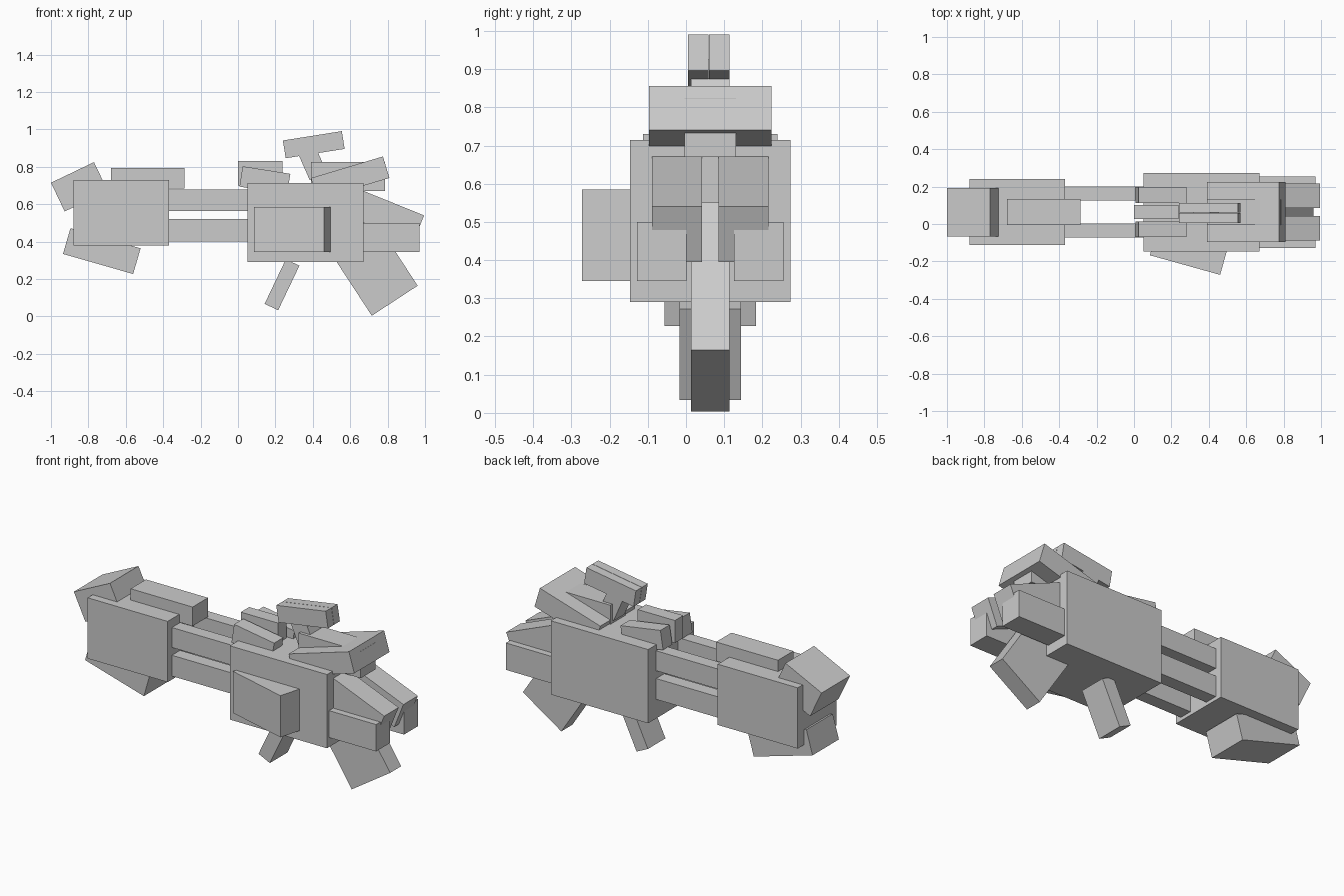
import bpy
from math import radians
from mathutils import Matrix, Vector

if "Cube" in bpy.data.objects:
    bpy.data.objects.remove(bpy.data.objects["Cube"])

MID = 0.0635  # y of the symmetry plane of the weapon


def box(name, x, y, z, matrix=None):
    """Box from (min, max) ranges, optionally transformed."""
    verts = [Vector((a, b, c)) for a in x for b in y for c in z]
    if matrix:
        verts = [matrix @ v for v in verts]
    faces = [(0, 1, 3, 2), (4, 6, 7, 5), (0, 4, 5, 1),
             (2, 3, 7, 6), (0, 2, 6, 4), (1, 5, 7, 3)]
    mesh = bpy.data.meshes.new(name)
    mesh.from_pydata(verts, [], faces)
    ob = bpy.data.objects.new(name, mesh)
    bpy.context.collection.objects.link(ob)
    return ob


def tilted(name, x, z, angle, length, height, y):
    """Box hung from its upper left corner (x, z), pitched by angle in the side plane."""
    m = Matrix.Translation((x, 0, z)) @ Matrix.Rotation(radians(-angle), 4, 'Y')
    return box(name, (0, length), y, (-height, 0), m)


def centred(half):
    return (MID - half, MID + half)


def pair(inner, outer):
    return (("near", (MID - outer, MID - inner)), ("far", (MID + inner, MID + outer)))


# Main housings
box("main_body", (0.05, 0.67), centred(0.21), (0.29, 0.715))
box("rear_block", (-0.88, -0.37), centred(0.176), (0.38, 0.73))
box("rear_top_plate", (-0.68, -0.285), centred(0.07), (0.685, 0.795))

# Stock pads
tilted("stock_upper", -1.0, 0.715, 25.6, 0.255, 0.17, centred(0.13))
tilted("stock_lower", -0.896, 0.472, -16, 0.39, 0.143, centred(0.12))

# Mirrored parts: connecting rails, muzzle blocks, sight wings, scope halves
for side, y in pair(0.062, 0.137):
    box("upper_rail_" + side, (-0.42, 0.1), y, (0.565, 0.68))
    box("lower_rail_" + side, (-0.42, 0.1), y, (0.40, 0.52))
for side, y in pair(0.0625, 0.1915):
    box("muzzle_lower_" + side, (0.6, 0.97), y, (0.345, 0.5))
for side, y in pair(0.022, 0.153):
    tilted("muzzle_upper_" + side, 0.6, 0.70, -22, 0.426, 0.157, y)
for side, y in pair(0.05, 0.134):
    tilted("sight_wing_" + side, 0.025, 0.803, -9, 0.258, 0.11, y)
for side, y in pair(0.001, 0.054):
    tilted("scope_" + side, 0.24, 0.941, 9, 0.319, 0.096,
           (y[0] - 0.004, y[1] - 0.004))

# Top parts
box("sight_base", (0.0, 0.237), centred(0.038), (0.70, 0.83))
tilted("scope_post", 0.315, 0.885, 23.7, 0.1, 0.17, centred(0.05))
box("top_block", (0.39, 0.785), centred(0.068), (0.67, 0.825))
tilted("top_hood", 0.39, 0.74, 16.7, 0.402, 0.12, centred(0.16))

# Underside parts
tilted("front_grip", 0.463, 0.39, 33.2, 0.293, 0.461, centred(0.05))
tilted("rear_grip", 0.256, 0.306, -25.5, 0.08, 0.264, centred(0.08))

# Side magazine, yawed outwards
yaw = Matrix.Translation((0.085, -0.167, 0)) @ Matrix.Rotation(radians(-15.6), 4, 'Z')
box("side_magazine", (0, 0.39), (0, 0.19), (0.345, 0.585), yaw)
